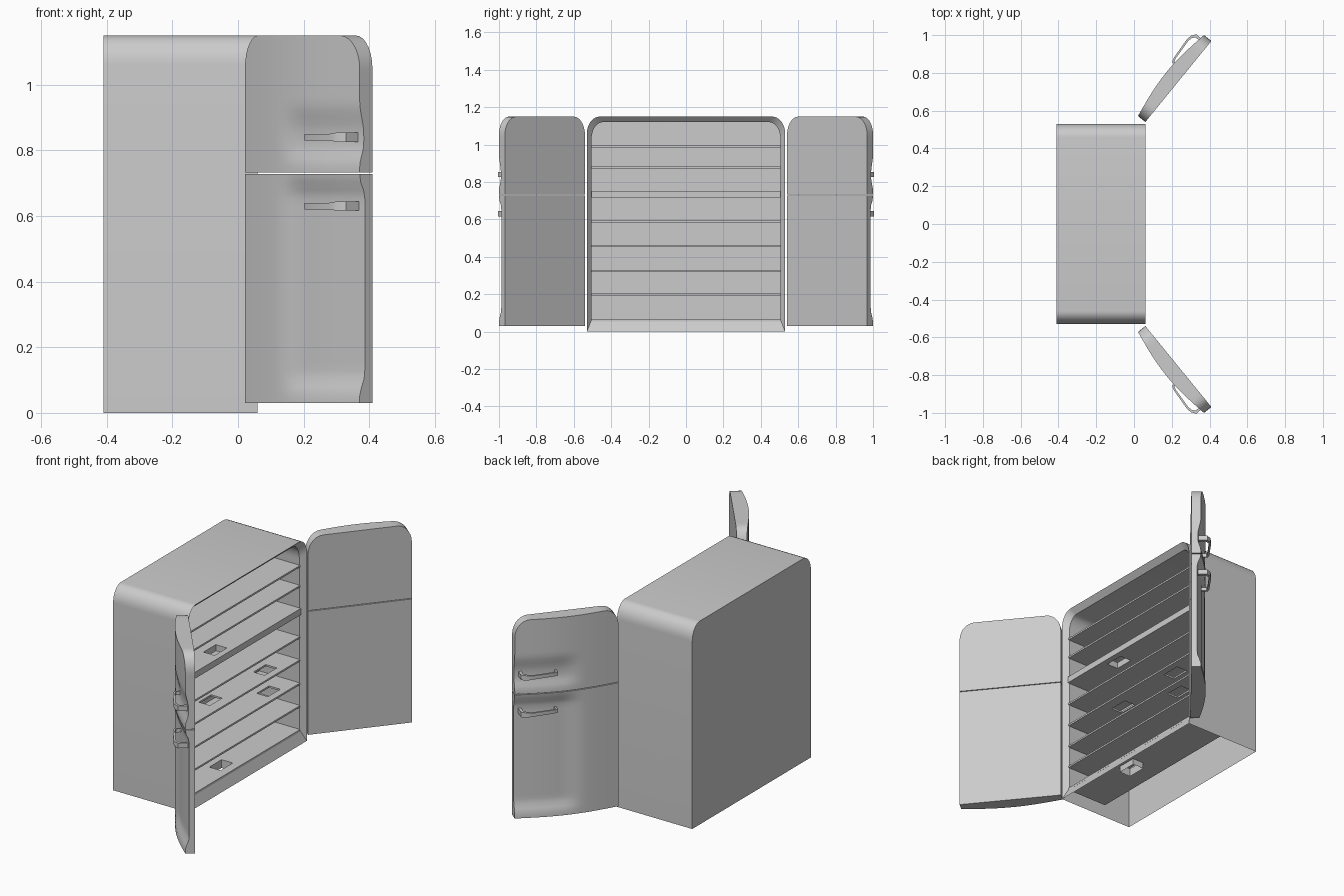
import bpy, bmesh
from math import sin, cos, pi
from mathutils import Vector

if "Cube" in bpy.data.objects:
    bpy.data.objects.remove(bpy.data.objects["Cube"])


def make(name, bm, angle=0.6):
    bmesh.ops.remove_doubles(bm, verts=bm.verts, dist=1e-5)
    bmesh.ops.recalc_face_normals(bm, faces=bm.faces)
    me = bpy.data.meshes.new(name)
    bm.to_mesh(me)
    bm.free()
    ob = bpy.data.objects.new(name, me)
    bpy.context.collection.objects.link(ob)
    bpy.ops.object.select_all(action='DESELECT')
    ob.select_set(True)
    bpy.context.view_layer.objects.active = ob
    bpy.ops.object.shade_smooth_by_angle(angle=angle)
    return ob


def arch(x, w, z0, z1, ry, rz, n=8):
    """Rectangle in the yz plane with rounded top corners."""
    pts = [(x, -w, z0), (x, w, z0)]
    for side in (1, -1):
        arc = [(x, side * (w - ry + ry * cos(i / n * pi / 2)),
                z1 - rz + rz * sin(i / n * pi / 2)) for i in range(n + 1)]
        pts += arc if side == 1 else arc[::-1]
    return pts


# Cabinet: outer shell open underneath, sloped front rim, inner chamber
bm = bmesh.new()
rings = [[bm.verts.new(p) for p in ring] for ring in (
    arch(-0.41, 0.53, 0, 1.15, 0.07, 0.09),
    arch(0.06, 0.53, 0, 1.15, 0.07, 0.09),
    arch(0.03, 0.505, 0.065, 1.12, 0.06, 0.09),
    arch(-0.22, 0.505, 0.065, 1.12, 0.06, 0.09))]
for k in range(3):
    a, b = rings[k], rings[k + 1]
    for i in range(len(a)):
        if i == 0 and k != 1:
            continue  # underside stays open, chamber floor is a slab
        j = (i + 1) % len(a)
        bm.faces.new((a[i], a[j], b[j], b[i]))
bm.faces.new(rings[0])
bm.faces.new(rings[-1])
make("cabinet", bm, 0.5)


def shelf(name, z0, z1, holes=(), x0=-0.22, x1=0.035, w=0.505, hx=0.035, hy=0.055):
    """Slab with rectangular cut-outs, extruded from a cell grid."""
    xs, ys = {x0, x1}, {-w, w}
    for cx, cy in holes:
        xs |= {cx - hx, cx + hx}
        ys |= {cy - hy, cy + hy}
    xs, ys = sorted(xs), sorted(ys)
    bm = bmesh.new()
    v = [[bm.verts.new((x, y, z0)) for y in ys] for x in xs]
    for i in range(len(xs) - 1):
        for j in range(len(ys) - 1):
            mx, my = (xs[i] + xs[i + 1]) / 2, (ys[j] + ys[j + 1]) / 2
            if not any(abs(mx - cx) < hx and abs(my - cy) < hy for cx, cy in holes):
                bm.faces.new((v[i][j], v[i + 1][j], v[i + 1][j + 1], v[i][j + 1]))
    ext = bmesh.ops.extrude_face_region(bm, geom=bm.faces[:])
    bmesh.ops.translate(bm, vec=(0, 0, z1 - z0),
                        verts=[e for e in ext["geom"] if isinstance(e, bmesh.types.BMVert)])
    make(name, bm)


# Chamber floor, thin shelves and the thick divider
shelf("chamber_floor", 0.055, 0.067, [(-0.05, -0.08)])
for n, (z, holes) in enumerate([
        (0.198, []),
        (0.325, [(-0.04, 0.33)]),
        (0.457, [(-0.04, 0.30), (-0.06, -0.16)]),
        (0.588, []),
        (0.877, [(-0.13, 0.36), (-0.15, -0.05)]),
        (0.99, [])]):
    shelf(f"shelf_{n + 1}", z - 0.005, z + 0.005, holes)
shelf("divider_shelf", 0.717, 0.753, [(-0.03, -0.16)], x1=0.04)

# Open collar hanging under the floor cut-out
bm = bmesh.new()
lo, hi = [[bm.verts.new((-0.05 + sx * 0.035, -0.08 + sy * 0.055, z))
           for sx, sy in ((-1, -1), (1, -1), (1, 1), (-1, 1))] for z in (0.02, 0.06)]
for i in range(4):
    j = (i + 1) % 4
    bm.faces.new((lo[i], lo[j], hi[j], hi[i]))
make("floor_collar", bm)

# Door frame: s runs from hinge to free edge, t points outward
LENGTH, RS, RZ = 0.553, 0.08, 0.10


def place(s, t, z, side):
    return Vector((0.06 + 0.632 * s - 0.775 * t,
                   side * (0.54 + 0.775 * s + 0.632 * t), z))


def smooth(a, b, x):
    f = min(1, max(0, (x - a) / (b - a)))
    return f * f * (3 - 2 * f)


def thickness(s, z):
    bulge = 0.03 * sin(pi * s / LENGTH)
    low = smooth(0.05, 0.12, z) * (1 - smooth(0.66, 0.72, z))
    high = 0.8 * smooth(0.75, 0.82, z) * (1 - smooth(0.85, 0.95, z))
    return 0.05 + bulge - 0.02 * smooth(0.19, 0.31, s) * max(low, high)


def door_top(s):
    d = max(0, RS - min(s, LENGTH - s)) / RS
    return 1.15 - RZ * (1 - max(0, 1 - d * d) ** 0.5)


def door_panel(name, z0, top, rows, side):
    bm = bmesh.new()
    corner = [RS * (1 - cos(i / 7 * pi / 2)) for i in range(8)]
    mid = [RS + (LENGTH - 2 * RS) * i / 16 for i in range(1, 16)]
    cols = corner + mid + [LENGTH - c for c in corner[::-1]]
    front, back = [], []
    for s in cols:
        zs = [z0 + (top(s) - z0) * r / rows for r in range(rows + 1)]
        front.append([bm.verts.new(place(s, thickness(s, z), z, side)) for z in zs])
        back.append([bm.verts.new(place(s, 0, z, side)) for z in zs])
    nc = len(cols) - 1
    for g in (front, back):
        for i in range(nc):
            for j in range(rows):
                bm.faces.new((g[i][j], g[i + 1][j], g[i + 1][j + 1], g[i][j + 1]))
    for i in (0, nc):
        for j in range(rows):
            bm.faces.new((front[i][j], front[i][j + 1], back[i][j + 1], back[i][j]))
    for j in (0, rows):
        for i in range(nc):
            bm.faces.new((front[i][j], front[i + 1][j], back[i + 1][j], back[i][j]))
    make(name, bm)


def handle(name, zc, side):
    """Bent flat bar with a wider mount near the free edge."""
    bm = bmesh.new()
    path = [(0.335, 0.05, 0.010), (0.335, 0.09, 0.010), (0.36, 0.098, 0.010),
            (0.475, 0.106, 0.010), (0.505, 0.102, 0.014), (0.53, 0.085, 0.014),
            (0.53, 0.03, 0.014)]
    inner = [(0.345, 0.05), (0.345, 0.083), (0.362, 0.088), (0.475, 0.095),
             (0.498, 0.091), (0.515, 0.078), (0.515, 0.03)]
    secs = []
    for (s, t, h), (si, ti) in zip(path, inner):
        secs.append([bm.verts.new(place(a, b, zc + dz, side)) for a, b, dz in
                     ((s, t, -h), (s, t, h), (si, ti, h), (si, ti, -h))])
    for a, b in zip(secs, secs[1:]):
        for i in range(4):
            j = (i + 1) % 4
            bm.faces.new((a[i], a[j], b[j], b[i]))
    bm.faces.new(secs[0])
    bm.faces.new(secs[-1])
    make(name, bm)


# Two open doors, each a lower and upper panel with its own handle
for label, side in (("left", -1), ("right", 1)):
    door_panel(f"{label}_lower_door", 0.03, lambda s: 0.728, 28, side)
    door_panel(f"{label}_upper_door", 0.732, door_top, 20, side)
    handle(f"{label}_lower_handle", 0.63, side)
    handle(f"{label}_upper_handle", 0.84, side)
